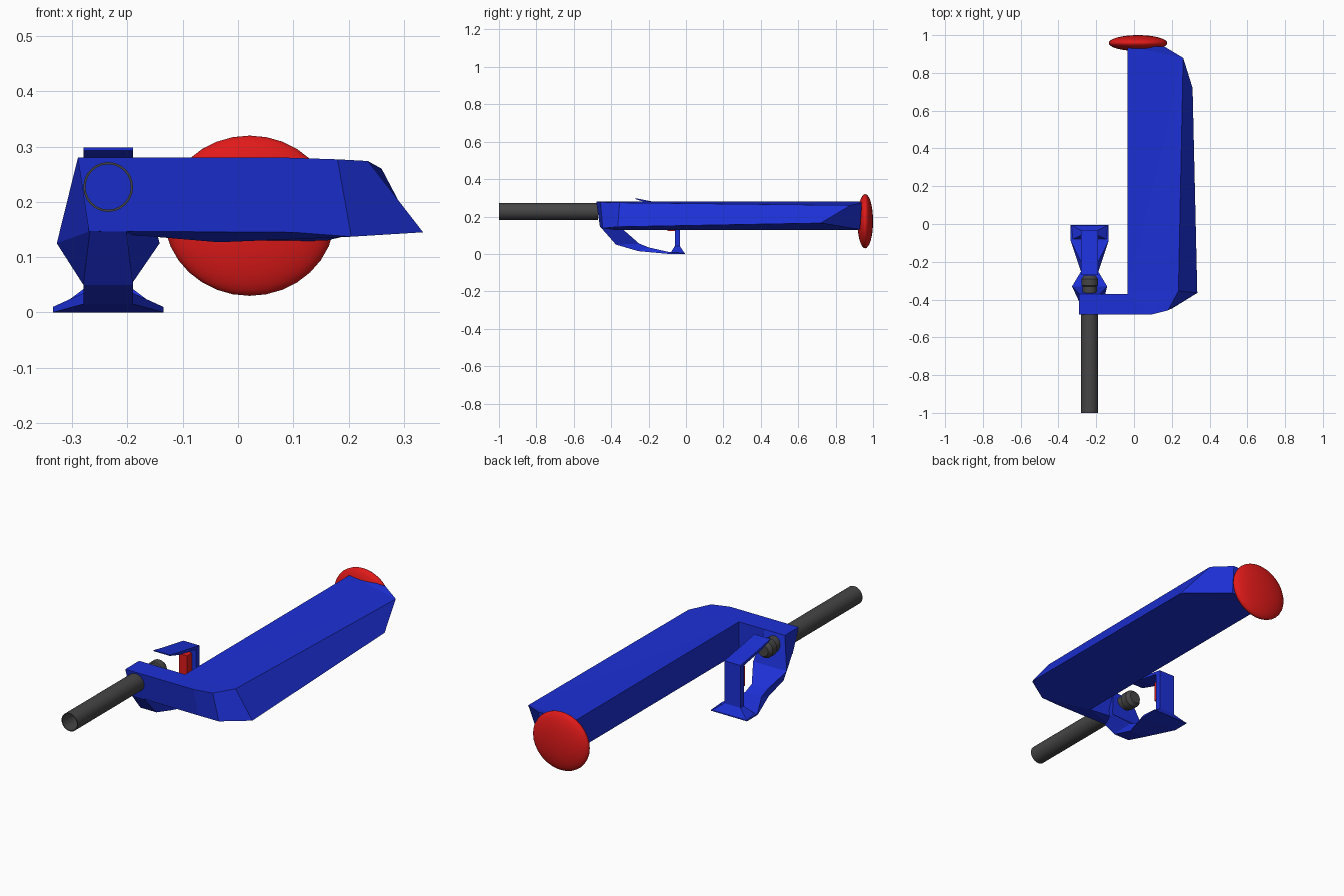
import bpy, bmesh, math

if "Cube" in bpy.data.objects:
    bpy.data.objects.remove(bpy.data.objects["Cube"])

GX = -0.235  # centre line of the handle and barrel


def material(name, rgb):
    m = bpy.data.materials.new(name)
    m.diffuse_color = (*rgb, 1)
    m.use_nodes = True
    m.node_tree.nodes["Principled BSDF"].inputs["Base Color"].default_value = m.diffuse_color
    return m


BLUE = material("blue", (0.012, 0.03, 0.68))
RED = material("red", (0.75, 0.01, 0.01))
DARK = material("dark_grey", (0.06, 0.06, 0.06))


def loft(name, rings, mat, closed=False):
    """Skin a row of equal-length rings; cap both ends unless closed."""
    bm = bmesh.new()
    rows = [[bm.verts.new(p) for p in ring] for ring in rings]
    n = len(rows[0])
    pairs = list(zip(rows, rows[1:]))
    if closed:
        pairs.append((rows[-1], rows[0]))
    for a, b in pairs:
        for i in range(n):
            j = (i + 1) % n
            bm.faces.new((a[i], a[j], b[j], b[i]))
    if not closed:
        bm.faces.new(rows[0])
        bm.faces.new(rows[-1])
    bmesh.ops.recalc_face_normals(bm, faces=bm.faces)
    bmesh.ops.triangulate(bm, faces=[f for f in bm.faces if len(f.verts) > 4])
    me = bpy.data.meshes.new(name)
    bm.to_mesh(me)
    bm.free()
    me.materials.append(mat)
    ob = bpy.data.objects.new(name, me)
    bpy.context.collection.objects.link(ob)
    return ob


def smooth(ob):
    bpy.ops.object.select_all(action='DESELECT')
    bpy.context.view_layer.objects.active = ob
    ob.select_set(True)
    bpy.ops.object.shade_smooth_by_angle(angle=math.radians(35))


def strap(name, sections):
    """Symmetric strap: each section is (outer yz, outer half width, inner yz, inner half width)."""
    return loft(name, [[(GX - wo, *o), (GX + wo, *o), (GX + wi, *i), (GX - wi, *i)]
                       for o, wo, i, wi in sections], BLUE)


def turned(name, profile, closed=False, n=24):
    """Round part along y from (y, radius) points."""
    ob = loft(name, [[(GX + r * math.cos(2 * math.pi * k / n), y,
                       0.227 + r * math.sin(2 * math.pi * k / n)) for k in range(n)]
                     for y, r in profile], DARK, closed)
    smooth(ob)


# L-shaped body with chamfered outer side
top = [(-.29, -.48, .28), (.09, -.48, .28), (.18, -.457, .277), (.235, -.355, .274),
       (.26, .88, .26), (.16, .94, .275), (-.035, .94, .28), (-.035, -.37, .28), (-.29, -.37, .28)]
bottom = [(-.27, -.46, .147), (.1, -.46, .145), (.205, -.445, .137), (.335, -.365, .145),
          (.31, .72, .165), (.16, .93, .13), (-.035, .93, .127), (-.035, -.37, .127), (-.27, -.37, .147)]
loft("body", [top, bottom], BLUE)

# Curved lower bracket, from the body down to the foot
strap("lower_bracket", [
    ((-.478, .279), .055, (-.37, .279), .055),
    ((-.46, .147), .033, (-.33, .125), .093),
    ((-.375, .05), .045, (-.25, .055), .045),
    ((-.255, .015), .045, (-.2, .035), .045),
    ((-.09, 0), .1, (-.09, .01), .1),
    ((-.005, 0), .1, (-.005, .004), .1)])

# Upright grip with flared base
strap("grip", [
    ((-.085, .001), .1, (-.005, .001), .1),
    ((-.06, .042), .045, (-.033, .042), .045),
    ((-.06, .252), .045, (-.033, .252), .045)])

# Thin sloping strap over the grip
strap("upper_strap", [
    ((-.033, .24), .045, (-.033, .255), .045),
    ((-.19, .268), .045, (-.19, .282), .045),
    ((-.27, .293), .045, (-.27, .298), .045)])

# Trigger block
bpy.ops.mesh.primitive_cube_add(size=1, location=(GX, -.08, .172))
trigger = bpy.context.object
trigger.name = "trigger"
trigger.scale = (.045, .04, .1)
trigger.data.materials.append(RED)

# Open barrel tube and rear plug
turned("barrel", [(-.47, .045), (-1, .045), (-1, .041), (-.47, .041)], closed=True)
turned("rear_plug", [(-.375, .038), (-.33, .038), (-.325, .044), (-.29, .044), (-.272, .03)])

# Flattened round end pad
bpy.ops.mesh.primitive_uv_sphere_add(segments=32, ring_count=16, radius=1, location=(.021, .958, .175))
pad = bpy.context.object
pad.name = "end_pad"
pad.scale = (.155, .042, .145)
pad.data.materials.append(RED)
smooth(pad)
